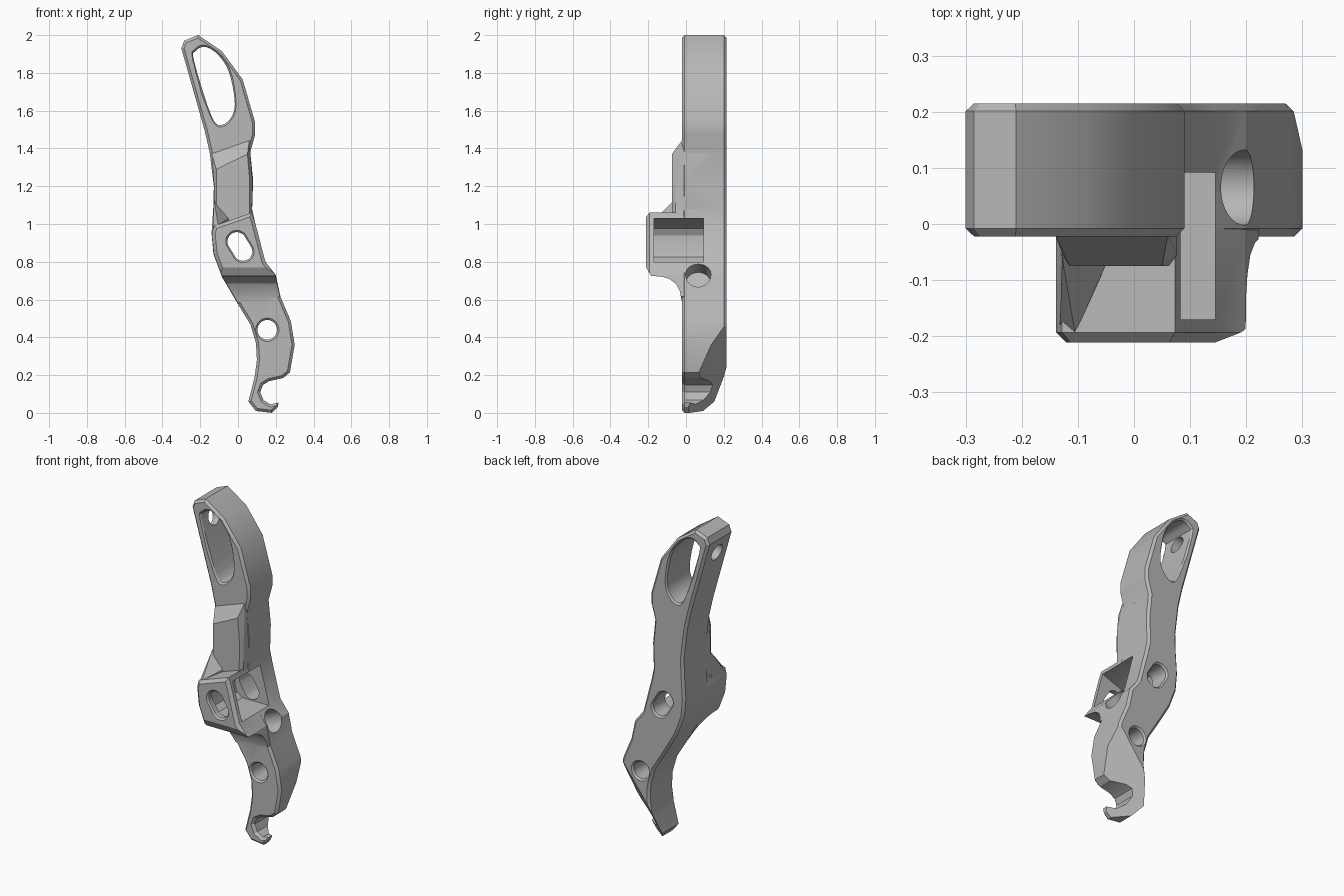
import bpy, bmesh, math
from mathutils import Vector

cube = bpy.data.objects.get("Cube")
if cube:
    bpy.data.objects.remove(cube)

grey = bpy.data.materials.new("machined_grey")
grey.use_nodes = True
COLOR = (0.48, 0.48, 0.48, 1)
grey.diffuse_color = COLOR
grey.node_tree.nodes["Principled BSDF"].inputs["Base Color"].default_value = COLOR


def finish(name, bm):
    bmesh.ops.recalc_face_normals(bm, faces=bm.faces)
    mesh = bpy.data.meshes.new(name)
    bm.to_mesh(mesh)
    bm.free()
    mesh.materials.append(grey)
    ob = bpy.data.objects.new(name, mesh)
    bpy.context.collection.objects.link(ob)
    return ob


def loft(name, layers, along="y", chamfer=0):
    """Stack matching outlines along an axis and close the two ends."""
    bm = bmesh.new()
    rings = []
    for d, pts in layers:
        rings.append([bm.verts.new((a, d, b) if along == "y" else (d, a, b)) for a, b in pts])
    n = len(rings[0])
    for r, s in zip(rings, rings[1:]):
        for i in range(n):
            j = (i + 1) % n
            bm.faces.new((r[i], r[j], s[j], s[i]))
    caps = [bm.faces.new(rings[0]), bm.faces.new(rings[-1])]
    bmesh.ops.recalc_face_normals(bm, faces=bm.faces)
    if chamfer:
        edges = [e for f in caps for e in f.edges]
        bmesh.ops.bevel(bm, geom=edges, offset=chamfer, segments=1, profile=0.5, affect="EDGES")
    return finish(name, bm)


def combine(ob, other, operation):
    mod = ob.modifiers.new(operation, "BOOLEAN")
    mod.object, mod.operation, mod.solver = other, operation, "EXACT"
    bpy.context.view_layer.objects.active = ob
    bpy.ops.object.modifier_apply(modifier=mod.name)
    bpy.data.objects.remove(other)


def capsule(a, b, r, n=12):
    """Rounded slot outline from centre a to centre b."""
    a, b = Vector(a), Vector(b)
    t = math.atan2(*(b - a).yx) if a != b else 0
    pts = []
    for c, start in ((b, t - math.pi / 2), (a, t + math.pi / 2)):
        for i in range(n):
            w = start + math.pi * (i + 0.5) / n
            pts.append((c.x + r * math.cos(w), c.y + r * math.sin(w)))
    return pts


def smooth_loop(pts, steps=4):
    """Closed Catmull-Rom curve through the points."""
    p = [Vector(q) for q in pts]
    out = []
    for i in range(len(p)):
        a, b, c, d = (p[(i + k) % len(p)] for k in (-1, 0, 1, 2))
        for s in range(steps):
            t = s / steps
            v = 0.5 * (2 * b + (c - a) * t + (2 * a - 5 * b + 4 * c - d) * t * t
                       + (3 * b - a - 3 * c + d) * t ** 3)
            out.append((v.x, v.y))
    return out


def hole(pts, front):
    """Through cutter with countersunk rims at the front and back faces."""
    mid = sum((Vector(p) for p in pts), Vector((0, 0))) / len(pts)
    def grown(g):
        return [tuple(Vector(p) + (Vector(p) - mid).normalized() * g) for p in pts]
    return loft("hole_cutter", [(front - 0.01, grown(0.02)), (front + 0.01, pts),
                                (BACK - 0.01, pts), (BACK + 0.01, grown(0.02))])


def rod(start, end, r):
    """Round cutter between two points."""
    start, end = Vector(start), Vector(end)
    axis = end - start
    bpy.ops.mesh.primitive_cylinder_add(vertices=32, radius=r, depth=axis.length,
                                        location=(start + end) / 2,
                                        rotation=axis.to_track_quat("Z", "Y").to_euler())
    return bpy.context.object


FRONT, BACK = -0.022, 0.215

# Main curved plate with the hook at its foot
plate_outline = [
    (-0.30, 1.93), (-0.285, 1.97), (-0.21, 2.0), (-0.085, 1.915), (0.025, 1.765),
    (0.09, 1.54), (0.09, 1.47), (0.065, 1.38), (0.08, 1.235), (0.075, 1.08),
    (0.09, 1.01), (0.145, 0.8), (0.2, 0.73), (0.225, 0.615), (0.28, 0.485),
    (0.30, 0.36), (0.275, 0.215), (0.24, 0.185), (0.165, 0.168), (0.132, 0.148),
    (0.118, 0.11), (0.135, 0.068), (0.172, 0.045), (0.215, 0.055), (0.21, 0.03),
    (0.18, 0.0), (0.095, 0.01), (0.055, 0.06), (0.088, 0.19), (0.1, 0.28),
    (0.095, 0.37), (0.065, 0.47), (0.0, 0.575), (-0.085, 0.72), (-0.13, 0.84),
    (-0.14, 0.95), (-0.13, 1.1), (-0.128, 1.2), (-0.15, 1.38), (-0.178, 1.5)]
body = loft("bracket_body", [(FRONT, plate_outline), (BACK, plate_outline)], chamfer=0.014)

# Raised middle pad with a sloping upper end
pad_front = [(-0.115, 1.29), (0.05, 1.37), (0.062, 1.23), (0.06, 1.0), (-0.115, 1.0), (-0.115, 1.2)]
pad_back = [(-0.14, 1.375), (0.06, 1.445), (0.077, 1.235), (0.074, 1.0), (-0.13, 1.0), (-0.127, 1.2)]
pad = loft("middle_pad", [(-0.075, pad_front), (-0.055, pad_back), (0.08, pad_back)])
for v in pad.data.vertices:          # the upper end runs back to the plate face
    if v.co.z > 1.37 and -0.06 < v.co.y < 0:
        v.co.y = FRONT + 0.002

# Projecting block, its underside blended into the plate
block_outline = [(-0.128, 0.99), (0.073, 1.06), (0.09, 1.01), (0.145, 0.8), (0.198, 0.73),
                 (0.222, 0.615), (0.01, 0.565), (-0.083, 0.72), (-0.128, 0.84), (-0.139, 0.95)]
block = loft("block", [(-0.211, block_outline), (0.1, block_outline)], chamfer=0.018)
side_profile = [(0.05, 1.2), (-0.25, 1.2), (-0.25, 0.78), (-0.211, 0.77), (-0.185, 0.725),
                (-0.13, 0.722), (-0.09, 0.71), (-0.055, 0.685), (-0.033, 0.645),
                (-0.02, 0.58), (0.05, 0.57)]
combine(block, loft("profile", [(-0.5, side_profile), (0.5, side_profile)], along="x"), "INTERSECT")

# Corner gusset between pad and block
bm = bmesh.new()
for co in [(-0.128, -0.06, 1.13), (-0.05, -0.073, 1.03), (-0.132, -0.185, 0.97),
           (-0.105, -0.195, 0.995), (-0.132, -0.05, 0.95), (-0.04, -0.05, 0.98)]:
    bm.verts.new(co)
bmesh.ops.convex_hull(bm, input=bm.verts)
gusset = finish("gusset", bm)

for part in (pad, block, gusset):
    combine(body, part, "UNION")

# Pocket opening sideways into the block
pocket = [(0.4, 1.03), (0.08, 1.03), (-0.07, 0.975), (-0.088, 0.94), (-0.085, 0.87),
          (-0.07, 0.825), (-0.035, 0.8), (0.4, 0.8)]
combine(body, loft("pocket_cutter", [(-0.17, pocket), (0.092, pocket)]), "DIFFERENCE")

# Slanted relief behind the hook
normal = Vector((0.78, 1, -0.58)).normalized()
bpy.ops.mesh.primitive_cube_add(size=1, location=Vector((0.19, 0.21, 0.345)) + normal * 0.5,
                                rotation=normal.to_track_quat("Z", "Y").to_euler())
combine(body, bpy.context.object, "DIFFERENCE")

# Through slots and holes
top_slot = smooth_loop([(-0.175, 1.938), (-0.225, 1.915), (-0.232, 1.86), (-0.14, 1.57),
                        (-0.085, 1.525), (-0.03, 1.575), (-0.018, 1.66), (-0.05, 1.81),
                        (-0.11, 1.9)])
combine(body, hole(top_slot, FRONT), "DIFFERENCE")
combine(body, hole(capsule((-0.006, 0.907), (0.026, 0.855), 0.05), -0.211), "DIFFERENCE")
combine(body, hole(capsule((0.155, 0.44), (0.155, 0.44), 0.052), FRONT), "DIFFERENCE")
combine(body, rod((0.28, 0.065, 0.772), (0.09, 0.065, 0.683), 0.067), "DIFFERENCE")
combine(body, rod((-0.37, 0.095, 1.81), (-0.18, 0.095, 1.865), 0.05), "DIFFERENCE")

# Smooth curved walls, keep the machined edges sharp
bpy.ops.object.select_all(action="DESELECT")
body.select_set(True)
bpy.context.view_layer.objects.active = body
bpy.ops.object.shade_smooth_by_angle(angle=math.radians(25))
